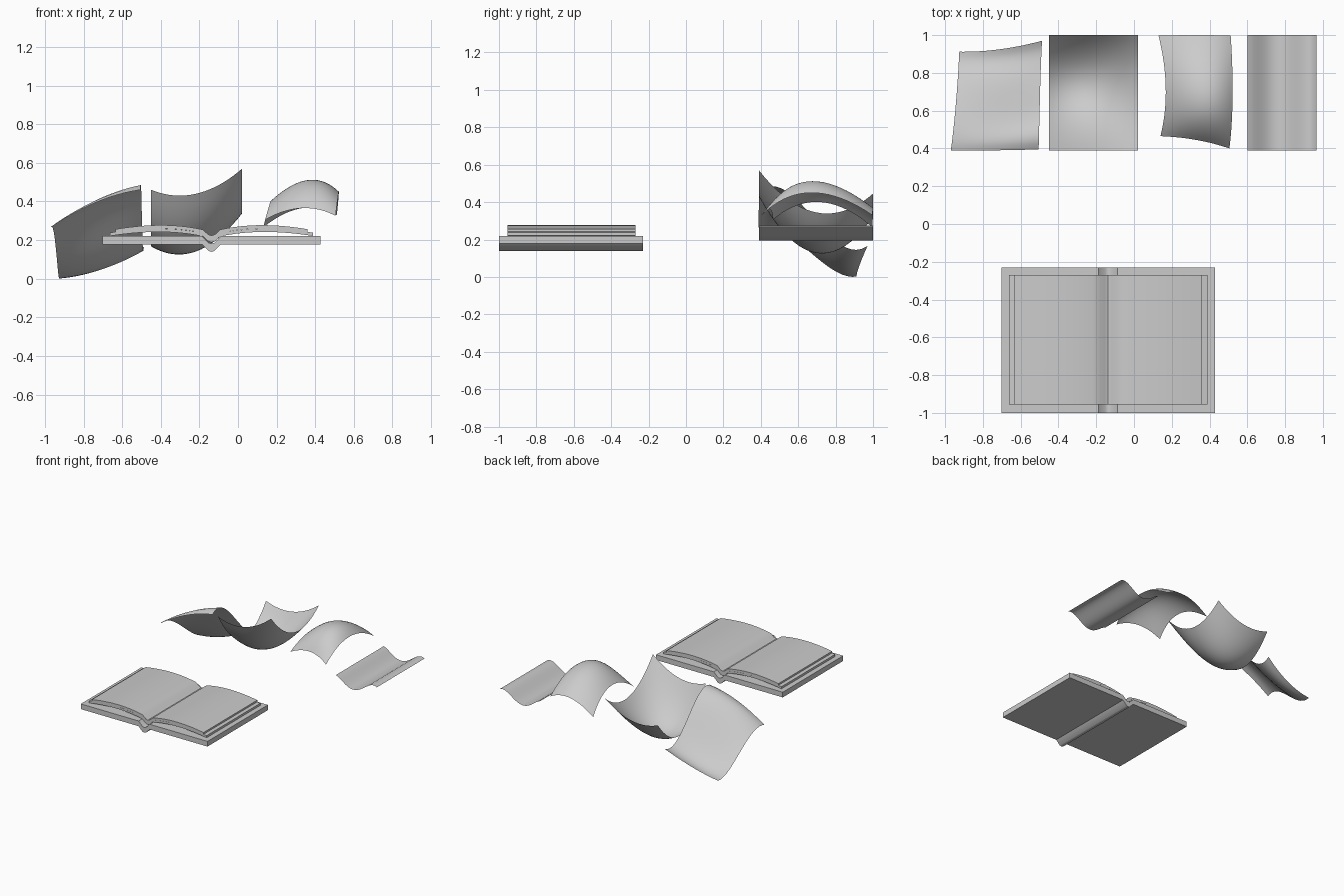
import bpy

if "Cube" in bpy.data.objects:
    bpy.data.objects.remove(bpy.data.objects["Cube"])

SPINE_X = -0.137


def make_object(name, verts, faces, angle=0.6):
    mesh = bpy.data.meshes.new(name)
    mesh.from_pydata(verts, [], faces)
    mesh.update()
    ob = bpy.data.objects.new(name, mesh)
    bpy.context.collection.objects.link(ob)
    bpy.ops.object.select_all(action='DESELECT')
    ob.select_set(True)
    bpy.context.view_layer.objects.active = ob
    bpy.ops.object.shade_smooth_by_angle(angle=angle)
    return ob


def lagrange(values, t):
    """Smooth curve through evenly spaced values, t from 0 to 1."""
    n = len(values) - 1
    total = 0.0
    for i, v in enumerate(values):
        w = 1.0
        for j in range(n + 1):
            if j != i:
                w *= (t * n - j) / (i - j)
        total += v * w
    return total


def strip(name, half, y0, y1):
    """Extrude a mirrored open-book section; half = (offset, bottom z, top z)."""
    sec = [(SPINE_X - d, b, t) for d, b, t in reversed(half)]
    sec += [(SPINE_X + d, b, t) for d, b, t in half[1:]]
    verts = []
    for x, b, t in sec:
        verts += [(x, y0, b), (x, y0, t), (x, y1, t), (x, y1, b)]
    faces = [(0, 1, 2, 3)]
    for i in range(len(sec) - 1):
        a, c = i * 4, i * 4 + 4
        faces += [(a + k, c + k, c + (k + 1) % 4, a + (k + 1) % 4) for k in range(4)]
    e = (len(sec) - 1) * 4
    faces.append((e + 3, e + 2, e + 1, e))
    return make_object(name, verts, faces)


def leaf_half(lift, thick, end):
    """Half section of a leaf lying open: dips at the spine, arches outward."""
    half = [(0, 0.188), (0.018, 0.194), (0.045, 0.219)]
    half = [(d, z + lift, z + lift + thick) for d, z in half]
    arch = [0.219, 0.237, 0.242, 0.236, 0.221]
    for i in range(1, 13):
        z = lagrange(arch, i / 12) + lift
        half.append((0.045 + (end - 0.045) * i / 12, z, z + thick))
    return half


def loose_sheet(name, rows, n=20):
    """Curved thin sheet through a small grid of points."""
    verts = []
    for j in range(n + 1):
        for i in range(n + 1):
            verts.append(tuple(
                lagrange([lagrange([p[k] for p in row], i / n) for row in rows], j / n)
                for k in range(3)))
    w = n + 1
    faces = [(j * w + i, j * w + i + 1, (j + 1) * w + i + 1, (j + 1) * w + i)
             for j in range(n) for i in range(n)]
    return make_object(name, verts, faces, 1.0)


# Book cover with dipped spine
strip("book_cover", [(0, 0.139, 0.182), (0.015, 0.143, 0.186),
                     (0.05, 0.178, 0.22), (0.565, 0.178, 0.22)], -1.0, -0.23)

# Open leaves, upper one slightly narrower
strip("lower_leaves", leaf_half(0.0, 0.017, 0.525), -0.955, -0.27)
strip("upper_leaves", leaf_half(0.017, 0.018, 0.498), -0.955, -0.27)

# Falling sheet, far left
loose_sheet("loose_sheet_1", [
    [(-0.97, 0.388, 0.265), (-0.735, 0.39, 0.395), (-0.505, 0.395, 0.46)],
    [(-0.95, 0.56, 0.215), (-0.72, 0.565, 0.335), (-0.50, 0.585, 0.42)],
    [(-0.935, 0.74, 0.07), (-0.71, 0.745, 0.13), (-0.495, 0.775, 0.215)],
    [(-0.925, 0.912, 0.002), (-0.71, 0.925, 0.055), (-0.487, 0.97, 0.165)]])

# Cupped sheet
loose_sheet("loose_sheet_2", [
    [(-0.45, 0.39, 0.46), (-0.215, 0.39, 0.44), (0.022, 0.39, 0.57)],
    [(-0.45, 0.695, 0.17), (-0.215, 0.695, 0.145), (0.022, 0.695, 0.345)],
    [(-0.45, 1.0, 0.355), (-0.215, 1.0, 0.33), (0.022, 1.0, 0.445)]])

# Arched sheet
loose_sheet("loose_sheet_3", [
    [(0.14, 0.465, 0.305), (0.33, 0.445, 0.365), (0.505, 0.40, 0.325)],
    [(0.168, 0.72, 0.40), (0.36, 0.68, 0.51), (0.522, 0.67, 0.45)],
    [(0.13, 0.997, 0.265), (0.33, 1.0, 0.365), (0.512, 0.997, 0.33)]])

# Wavy sheet, far right
wave = [(0.6, 0.27), (0.673, 0.225), (0.746, 0.194), (0.819, 0.214),
        (0.892, 0.262), (0.965, 0.268)]
loose_sheet("loose_sheet_4", [[(x, y, z) for x, z in wave] for y in (0.39, 1.0)])
